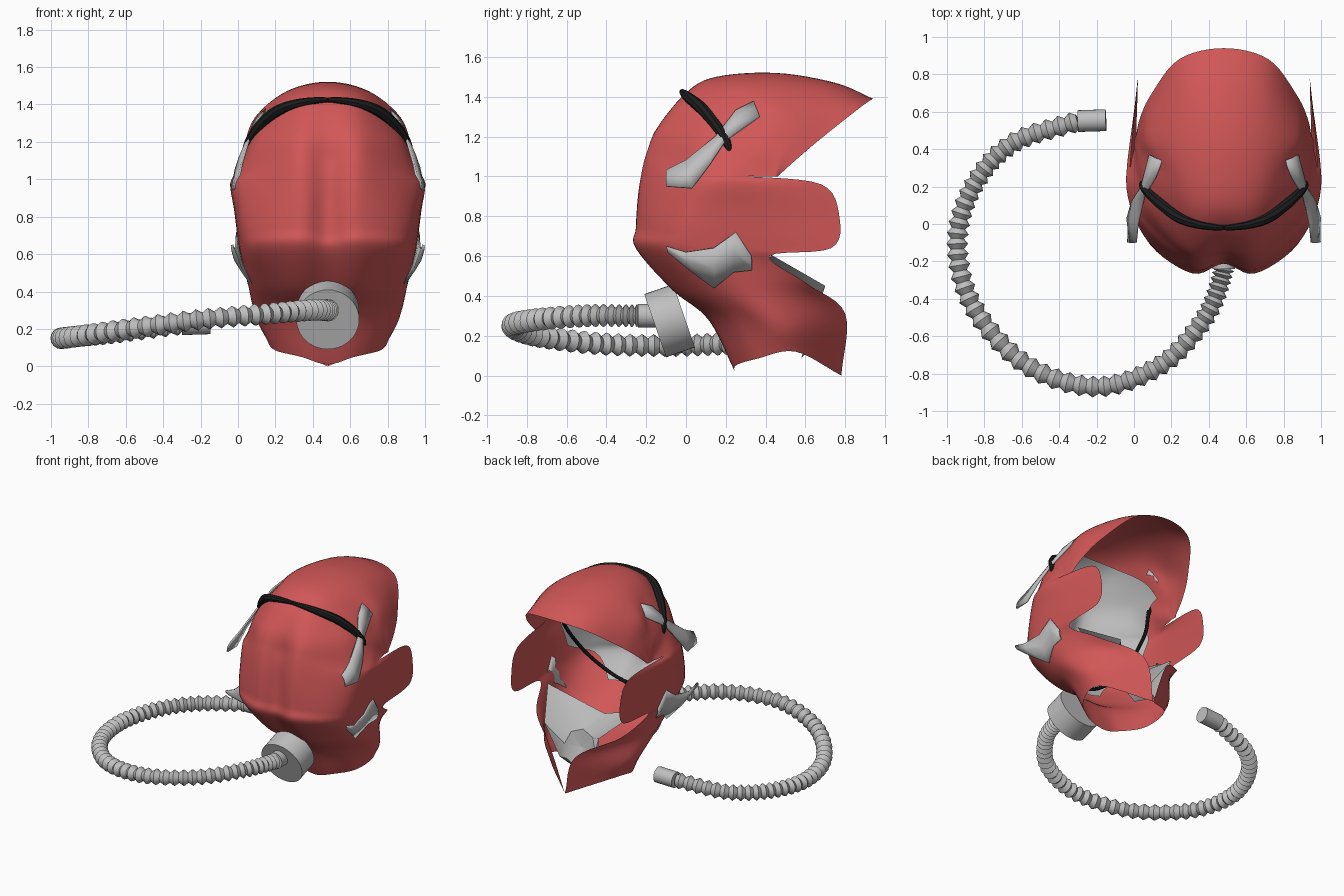
import bpy
import math
from mathutils import Vector

if "Cube" in bpy.data.objects:
    bpy.data.objects.remove(bpy.data.objects["Cube"], do_unlink=True)

CENTRE = 0.48  # the hood sits to one side of the hose loop


def material(name, colour):
    mat = bpy.data.materials.new(name)
    mat.use_nodes = True
    mat.diffuse_color = (*colour, 1)
    mat.node_tree.nodes["Principled BSDF"].inputs["Base Color"].default_value = (*colour, 1)
    return mat


red = material("red fabric", (0.64, 0.095, 0.095))
grey = material("grey rubber", (0.52, 0.52, 0.52))
black = material("black trim", (0.012, 0.012, 0.012))


def spline(points, t, mirrored=False):
    """Smooth curve through all points, t from 0 to 1; mirrored ones start square to x = 0."""
    pts = [Vector(p) for p in points]
    pos = min(max(t, 0), 1) * (len(pts) - 1)
    i = min(int(pos), len(pts) - 2)
    f = pos - i
    a, b = pts[i], pts[i + 1]
    if i > 0:
        before = pts[i - 1]
    else:
        before = Vector((-b.x, b.y, b.z)) if mirrored else a * 2 - b
    after = pts[i + 2] if i + 2 < len(pts) else b * 2 - a
    m, n = (b - before) / 2, (after - a) / 2
    return (a * (2 * f**3 - 3 * f**2 + 1) + m * (f**3 - 2 * f**2 + f)
            + b * (3 * f**2 - 2 * f**3) + n * (f**3 - f**2))


def loft(name, rows, mat, closed=False, caps=False, mirror=False, smooth=True, offset=CENTRE, angle=40):
    """Skin a list of equally long point rows."""
    width = len(rows[0])
    verts = [tuple(p) for row in rows for p in row]
    faces = []
    for r in range(len(rows) - 1):
        for c in range(width if closed else width - 1):
            d = (c + 1) % width
            faces.append((r * width + c, r * width + d, (r + 1) * width + d, (r + 1) * width + c))
    if caps:
        faces.append(tuple(reversed(range(width))))
        faces.append(tuple(range(len(verts) - width, len(verts))))
    mesh = bpy.data.meshes.new(name)
    mesh.from_pydata(verts, [], faces)
    mesh.materials.append(mat)
    obj = bpy.data.objects.new(name, mesh)
    bpy.context.collection.objects.link(obj)
    obj.location.x = offset
    if mirror:
        mod = obj.modifiers.new("mirror", "MIRROR")
        mod.merge_threshold = 0.0005
    if smooth:
        bpy.ops.object.select_all(action="DESELECT")
        obj.select_set(True)
        bpy.context.view_layer.objects.active = obj
        bpy.ops.object.shade_smooth_by_angle(angle=math.radians(angle))
    return obj


def sweep(name, path, radii, mat, sides=16, ref=(0, 0, 1), **options):
    """Round tube along a path with one radius per point."""
    rows = []
    for i, p in enumerate(path):
        tangent = (path[min(i + 1, len(path) - 1)] - path[max(i - 1, 0)]).normalized()
        side = tangent.cross(Vector(ref)).normalized()
        up = side.cross(tangent)
        rows.append([p + (side * math.cos(a) + up * math.sin(a)) * radii[i]
                     for a in (math.tau * k / sides for k in range(sides))])
    return loft(name, rows, mat, closed=True, **options)


# Hood: half sections from the front centre line round to the open back edge
face_sections = [
    [(0, .25, .01), (.14, .25, .05), (.28, .36, .085), (.29, .55, .12), (0, .78, 0)],
    [(0, .12, .27), (.17, .14, .28), (.33, .27, .28), (.37, .5, .26), (.1, .8, .31)],
    [(0, -.04, .42), (.18, -.06, .43), (.36, .1, .43), (.43, .3, .45), (.36, .61, .46)],
    [(0, -.2, .62), (.17, -.25, .64), (.38, -.1, .62), (.46, .12, .6), (.46, .42, .6)],
    [(0, -.2, .72), (.16, -.25, .74), (.4, -.1, .72), (.48, .15, .7), (.46, .73, .64)],
    [(0, -.19, .88), (.16, -.24, .88), (.41, -.07, .85), (.5, .18, .84), (.46, .77, .8)],
    [(0, -.18, 1), (.17, -.22, 1), (.42, -.02, .98), (.52, .2, .95), (.47, .68, .96)],
]
crown_sections = [
    [(0, -.16, 1.1), (.17, -.19, 1.12), (.4, 0, 1.05), (.51, .18, 1), (.5, .32, 1)],
    [(0, -.13, 1.25), (.18, -.13, 1.24), (.38, .06, 1.2), (.46, .23, 1.1), (.49, .36, 1)],
    [(0, 0, 1.42), (.18, .03, 1.4), (.36, .2, 1.3), (.45, .3, 1.15), (.48, .4, 1)],
    [(0, .15, 1.5), (.2, .2, 1.46), (.36, .32, 1.33), (.45, .37, 1.16), (.48, .42, 1)],
    [(0, .45, 1.52), (.22, .45, 1.47), (.39, .44, 1.33), (.45, .43, 1.16), (.48, .44, 1)],
    [(0, .75, 1.47), (.22, .7, 1.43), (.39, .57, 1.29), (.45, .5, 1.15), (.48, .45, 1)],
    [(0, .94, 1.39), (.24, .88, 1.35), (.39, .69, 1.2), (.45, .56, 1.09), (.47, .46, 1)],
]
sections = face_sections + crown_sections


def hood_point(u, v):
    """u runs from front to back edge, v from the chin to the crown rim."""
    columns = [[row[c] for row in sections] for c in range(5)]
    return spline([spline(col, v) for col in columns], u, mirrored=True)


loft("hood", [[hood_point(c / 24, r / 78) for c in range(25)] for r in range(79)],
     red, mirror=True, angle=60)

# Visor lining just inside the front of the hood, narrower towards the chin
middle = Vector((0, .35, .9))
lining = []
for r in range(33):
    reach = .7 * min(1, .45 + r / 16)
    lining.append([hood_point(reach * c / 14, .17 + .57 * r / 32).lerp(middle, .05) for c in range(15)])
    lining[-1][0].x = 0
loft("visor_lining", lining, grey, mirror=True, angle=60)

# Visor frame: outside over the brow, inside below
frame_points = [(0, -.02, 1.425), (.2, .015, 1.395), (.33, .1, 1.32), (.43, .2, 1.18), (.42, .22, 1.07),
                (.42, .17, .93), (.36, .02, .7), (.2, -.06, .55), (0, -.06, .5)]
steps = 48
frame_path = [spline(frame_points, i / steps, mirrored=True) for i in range(steps + 1)]
frame_radii = [.013 + .017 * math.sin(math.pi * min(i / 22, 1)) for i in range(steps + 1)]
sweep("visor_frame", frame_path, frame_radii, black, sides=8, ref=(0, 1, 0), mirror=True)


# Strap tabs standing off the temples and cheeks
def tab(name, upper, lower):
    rows = [[Vector(a).lerp(Vector(b), k / 2) + Vector((.008 * (k == 1), 0, 0)) for k in range(3)]
            for a, b in zip(upper, lower)]
    obj = loft(name, rows, grey, mirror=True, angle=35)
    thick = obj.modifiers.new("thickness", "SOLIDIFY")
    thick.thickness = .012
    thick.offset = 0


tab("temple_tab",
    [(.47, -.1, 1.03), (.46, 0, 1.08), (.425, .15, 1.2), (.365, .25, 1.33), (.33, .34, 1.375)],
    [(.5, -.1, .95), (.515, .03, .94), (.49, .12, 1.06), (.44, .2, 1.18), (.395, .37, 1.3)])
tab("cheek_tab",
    [(.51, -.1, .65), (.51, 0, .62), (.49, .14, .64), (.485, .25, .72), (.475, .33, .6)],
    [(.5, -.09, .62), (.465, .03, .52), (.41, .14, .44), (.45, .24, .52), (.46, .33, .53)])

# Chin cup inside the collar, closed by an eight-sided disc facing the back
disc_ring, disc_middle = [], []
for k in range(5):
    a = math.pi * k / 4
    disc_ring.append((.13 * math.sin(a), .6 - .04 * math.cos(a), .28 + .13 * math.cos(a)))
    disc_middle.append((.001 * math.sin(a), .58, .28))
cup_rim = [(0, .3, .43), (.39, .43, .605), (.23, .7, .45), (.17, .6, .17), (0, .58, .09)]
loft("chin_cup", [cup_rim, disc_ring, disc_middle], grey, mirror=True, angle=30)

# Filter canister on the mouth
front, back = Vector((0, -.155, .25)), Vector((0, -.01, .3))
sweep("filter_canister", [front, back], [.168, .168], grey, sides=40, caps=True)

# Bellows hose looping out to one side
hose_points = [(.48, -.16, .3), (.47, -.28, .3), (.38, -.5, .3), (.15, -.75, .28), (-.2, -.87, .25),
               (-.58, -.75, .2), (-.86, -.44, .16), (-.945, -.1, .15), (-.86, .2, .16),
               (-.65, .43, .18), (-.3, .55, .225)]
ridges = 58
hose_path = [spline(hose_points, i / (2 * ridges)) for i in range(2 * ridges + 1)]
hose_radii = [.058 if i % 2 else .036 for i in range(2 * ridges + 1)]
sweep("bellows_hose", hose_path, hose_radii, grey, sides=16, caps=True, offset=0, angle=30)

# Plain cuffs at both hose ends
sweep("hose_end_cuff", [Vector((-.3, .55, .225)), Vector((-.15, .555, .23))], [.058, .058], grey,
      sides=24, caps=True, offset=0)
sweep("hose_start_cuff", [Vector((0, -.24, .3)), Vector((0, -.1, .3))], [.06, .06], grey,
      sides=24, caps=True)
